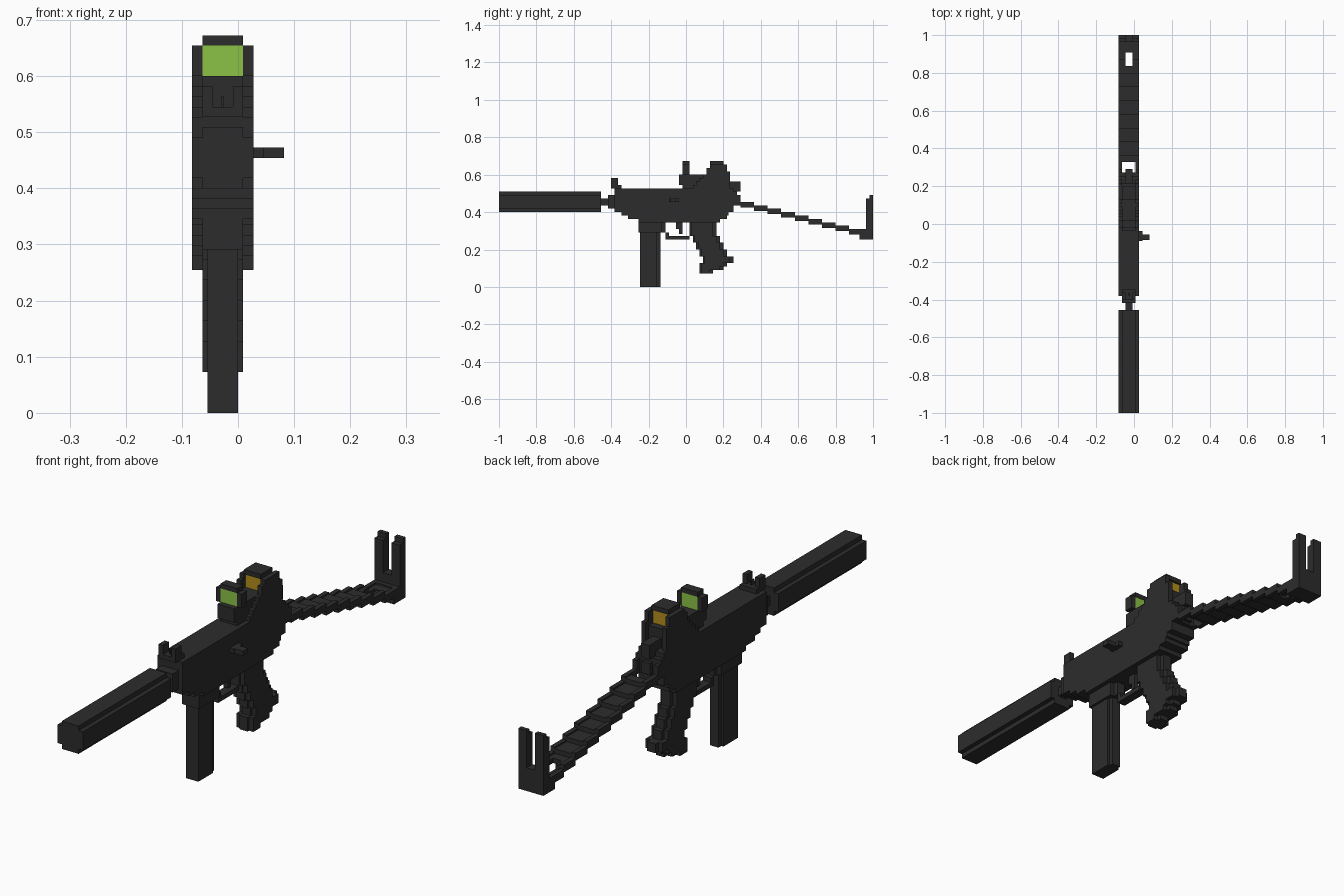
import bpy, bmesh

if "Cube" in bpy.data.objects:
    bpy.data.objects.remove(bpy.data.objects["Cube"])

V = 2 / 110          # block size; all numbers below are in blocks
XC = -1.5            # centre line of the gun in x


def lin(c):
    c /= 255
    return c / 12.92 if c <= 0.04045 else ((c + 0.055) / 1.055) ** 2.4


def material(name, rgb):
    m = bpy.data.materials.new(name)
    m.diffuse_color = (*[lin(c) for c in rgb], 1)
    m.use_nodes = True
    m.node_tree.nodes["Principled BSDF"].inputs["Base Color"].default_value = m.diffuse_color
    return m


DARK = material("dark_grey", (44, 44, 44))
GREEN = material("green_lens", (140, 194, 70))
AMBER = material("amber_lens", (180, 142, 30))


def prism(bm, pts, lo, hi, axis):
    """Extrude a 2D outline: axis x takes (y, z) points, axis y takes (x, z)."""
    def co(p, t):
        x, y, z = (t, p[0], p[1]) if axis == 'x' else (p[0], t, p[1])
        return ((x + XC) * V, y * V, z * V)
    a = [bm.verts.new(co(p, lo)) for p in pts]
    b = [bm.verts.new(co(p, hi)) for p in pts]
    bm.faces.new(a)
    bm.faces.new(b[::-1])
    n = len(pts)
    for i in range(n):
        j = (i + 1) % n
        bm.faces.new((a[i], b[i], b[j], a[j]))


def outline(rows):
    """Stepped side outline from stacked rows (z0, z1, y0, y1)."""
    right = [p for z0, z1, y0, y1 in rows for p in ((y1, z0), (y1, z1))]
    left = [p for z0, z1, y0, y1 in reversed(rows) for p in ((y0, z1), (y0, z0))]
    pts = []
    for p in right + left:
        if not pts or p != pts[-1]:
            pts.append(p)
    return pts


def finish(name, bm, mat):
    bmesh.ops.recalc_face_normals(bm, faces=bm.faces)
    me = bpy.data.meshes.new(name)
    bm.to_mesh(me)
    bm.free()
    me.materials.append(mat)
    ob = bpy.data.objects.new(name, me)
    bpy.context.collection.objects.link(ob)


def stepped(name, rows, spans, mat=DARK):
    bm = bmesh.new()
    for x0, x1 in spans:
        prism(bm, outline(rows), x0, x1, 'x')
    finish(name, bm, mat)


def boxes(name, items, mat=DARK):
    """items: (x0, x1, y0, y1, z0, z1)"""
    bm = bmesh.new()
    for x0, x1, y0, y1, z0, z1 in items:
        prism(bm, [(y0, z0), (y1, z0), (y1, z1), (y0, z1)], x0, x1, 'x')
    finish(name, bm, mat)


def both(x0, x1, *rest):
    """A box and its mirror image."""
    return [(x0, x1, *rest), (-x1, -x0, *rest)]


# suppressor with notched corners, and barrel
bm = bmesh.new()
prism(bm, [(-2, 22), (2, 22), (2, 23), (3, 23), (3, 27), (2, 27),
           (2, 28), (-2, 28), (-2, 27), (-3, 27), (-3, 23), (-2, 23)], -55, -25, 'y')
finish("suppressor", bm, DARK)
boxes("barrel", [(-1, 1, -25, -23, 24, 26)])
boxes("barrel_nut", [(-2, 2, -23, -21, 23, 27)])

# receiver
stepped("receiver", [(19, 20, -14, 10), (20, 21, -17, 12), (21, 22, -19, 12.5),
                     (22, 24, -21, 14), (24, 28, -21, 15), (28, 29, -21, 14)], [(-3, 3)])

# front sight
boxes("front_sight", both(1, 2, -22, -20, 29, 32) + both(1, 2, -20, -19, 29, 30)
      + [(-1, 1, -22, -19, 29, 30), (-.15, .15, -21, -20, 30, 31)])

# magazine and its housing
boxes("magazine", [(-1.5, 1.5, -13.5, -8.5, 0, 16), (-1, 1, -8.5, -7.5, 0, 16)])
boxes("magazine_housing", [(-2, 2, -14, -7, 16, 19)])

# trigger and guard
boxes("trigger_guard", [(-1, 1, -6, 1, 14, 15), (-1, 1, -6, -5, 15, 16),
                        (-1, 1, -7, -6, 16, 19)])
stepped("trigger", [(15.5, 17, -2, -1), (17, 19, -3, -1)], [(-.5, .5)])

# grip: wide core with narrower front and back edges
GRIP = [(4, 5, 4, 8), (5, 6, 4, 11), (6, 7, 4, 12), (7, 9, 5, 14), (9, 11, 4, 12),
        (11, 13, 3, 11), (13, 15, 2, 10), (15, 19, 1, 9)]
stepped("grip_spine", GRIP, [(-1, 1)])
stepped("grip_sides", [(z0, z1, y0 + .5, y1 - 1) for z0, z1, y0, y1 in GRIP],
        [(-2, -1), (1, 2)])

# cocking lever
boxes("cocking_lever", [(3, 4, -5, -2, 25, 26), (4, 6, -4.7, -3, 25, 26)])

# front optic with green lens
boxes("front_optic_base", [(-2, 2, -2, 5, 30, 33), (-2, 2, -1, 5, 29, 30)])
boxes("front_optic_frame", both(2, 3, -1, 1, 33, 36) + [(-2, 2, -1, 1, 36, 37)])
boxes("front_optic_lens", [(-2, 2, -.9, .9, 33, 36)], GREEN)

# rear sight hood with amber lens
stepped("hood_sides", [(29, 30, 2, 13), (30, 31, 3, 13), (31, 32, 4, 13), (32, 33, 5, 13),
                       (33, 34, 6, 13), (34, 35, 6, 12), (35, 36, 7, 12)],
        [(-3, -2), (2, 3)])
boxes("hood_core", [(-2, 2, 5, 12, 29, 33)])
boxes("hood_top", [(-2, 2, 7, 11, 36, 37)])
boxes("hood_lens", [(-2, 2, 7.5, 10.5, 33, 36)], AMBER)

# rear knob and stock hinge
boxes("rear_knob", [(-1, 1, 12, 16, 29, 31), (-1, 1, 14, 16, 28, 29)])
boxes("stock_hinge", both(2, 3, 15, 16, 24, 27) + [(-1, 1, 15, 15.8, 24.5, 27)])

# folding stock: stepped side rails with recessed planks between
rails, planks = [], []
for k in range(9):
    y0, y1, top = 16 + 4 * k, 20 + 4 * k, 25 - k
    rails += both(2, 3, y0, y1, top - 1.6, top)
    z = (top - 1.4, top - .35)
    if k == 0:
        planks.append((-2, 2, 18, y1, *z))
    elif k == 7:
        planks += [(-2, 2, y0, 46, *z)] + both(1, 2, 46, y1, *z)
    elif k == 8:
        planks += both(1, 2, y0, 50, *z) + [(-2, 2, 50, y1, *z)]
    else:
        planks.append((-2, 2, y0, y1, *z))
boxes("stock_rails", rails)
boxes("stock_planks", planks)

# butt plate with two prongs
stepped("butt_plate", [(14, 15.4, 51, 55), (15.4, 17, 52, 55), (17, 19, 53, 55)], [(-3, 3)])
stepped("butt_prongs", [(19, 26, 53, 55), (26, 27, 54, 55)], [(-3, -1), (1, 3)])
